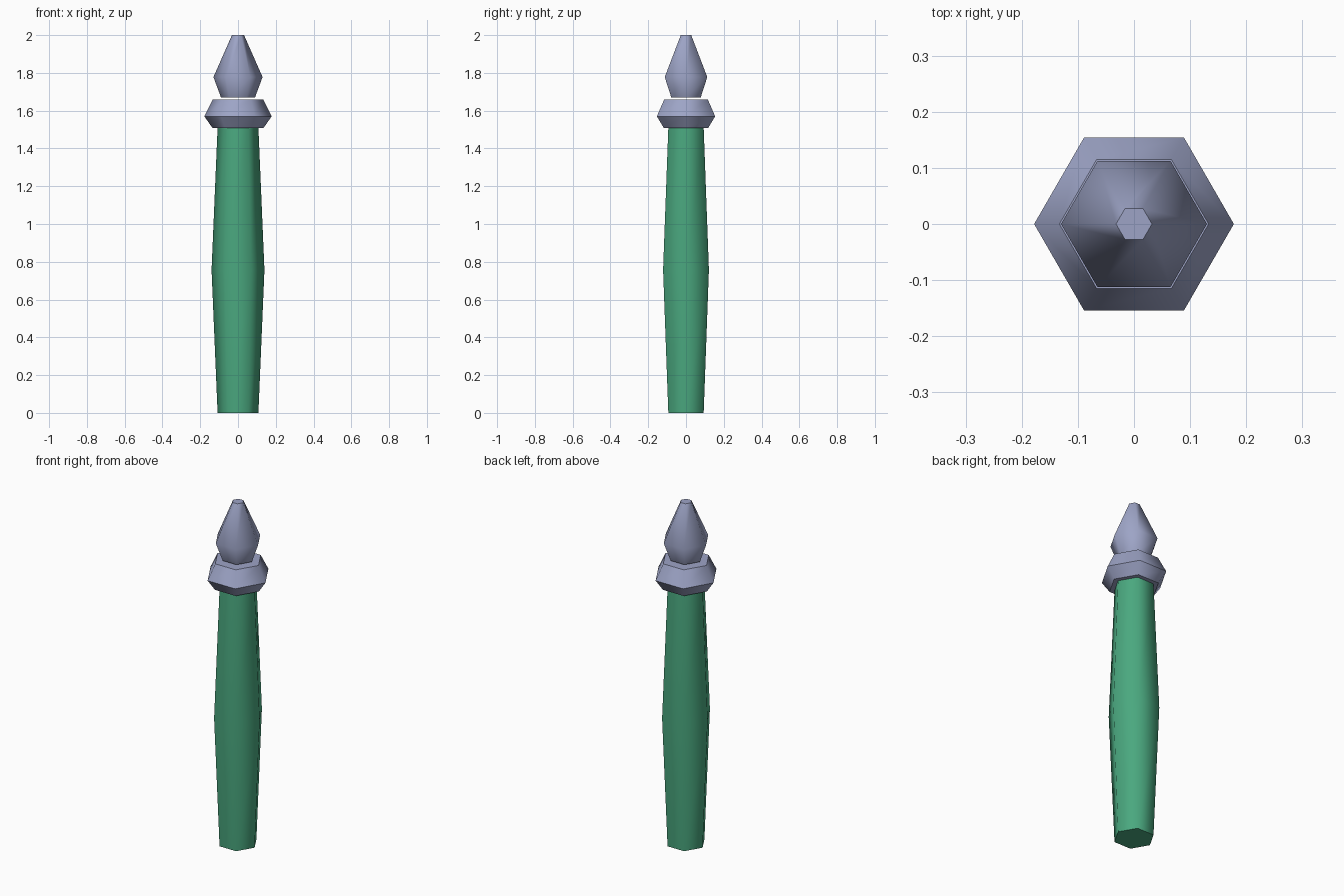
import bpy, bmesh, math

if "Cube" in bpy.data.objects:
    bpy.data.objects.remove(bpy.data.objects["Cube"])


def material(name, srgb):
    m = bpy.data.materials.new(name)
    lin = [((c / 255 + 0.055) / 1.055) ** 2.4 for c in srgb]
    m.diffuse_color = (*lin, 1)
    m.use_nodes = True
    m.node_tree.nodes["Principled BSDF"].inputs["Base Color"].default_value = m.diffuse_color
    return m


def hex_lathe(name, profile, mat, sharp_rings):
    """Six-sided turned solid from (radius, z) pairs, listed bottom to top."""
    bm = bmesh.new()
    rings = [[bm.verts.new((r * math.cos(i * math.pi / 3),
                            r * math.sin(i * math.pi / 3), z)) for i in range(6)]
             for r, z in profile]
    for low, high in zip(rings, rings[1:]):
        for i in range(6):
            j = (i + 1) % 6
            bm.faces.new((low[i], low[j], high[j], high[i])).smooth = True
    bm.faces.new(rings[0][::-1])
    bm.faces.new(rings[-1])
    for k in sharp_rings:
        for i in range(6):
            bm.edges.get((rings[k][i], rings[k][(i + 1) % 6])).smooth = False
    me = bpy.data.meshes.new(name)
    bm.to_mesh(me)
    bm.free()
    me.materials.append(mat)
    ob = bpy.data.objects.new(name, me)
    bpy.context.collection.objects.link(ob)
    return ob


green = material("green paint", (74, 168, 127))
steel = material("lavender grey metal", (157, 164, 198))

# Slightly swollen shaft
hex_lathe("post_shaft", [(0.108, 0), (0.14, 0.757), (0.108, 1.51)], green, (0, 2))
# Flared collar with a crisp rim
hex_lathe("collar", [(0.135, 1.508), (0.178, 1.57), (0.133, 1.66)], steel, (0, 1, 2))
# Pointed finial, floating just above the collar
hex_lathe("finial", [(0.09, 1.67), (0.13, 1.778), (0.032, 2.0)], steel, (0, 2))
